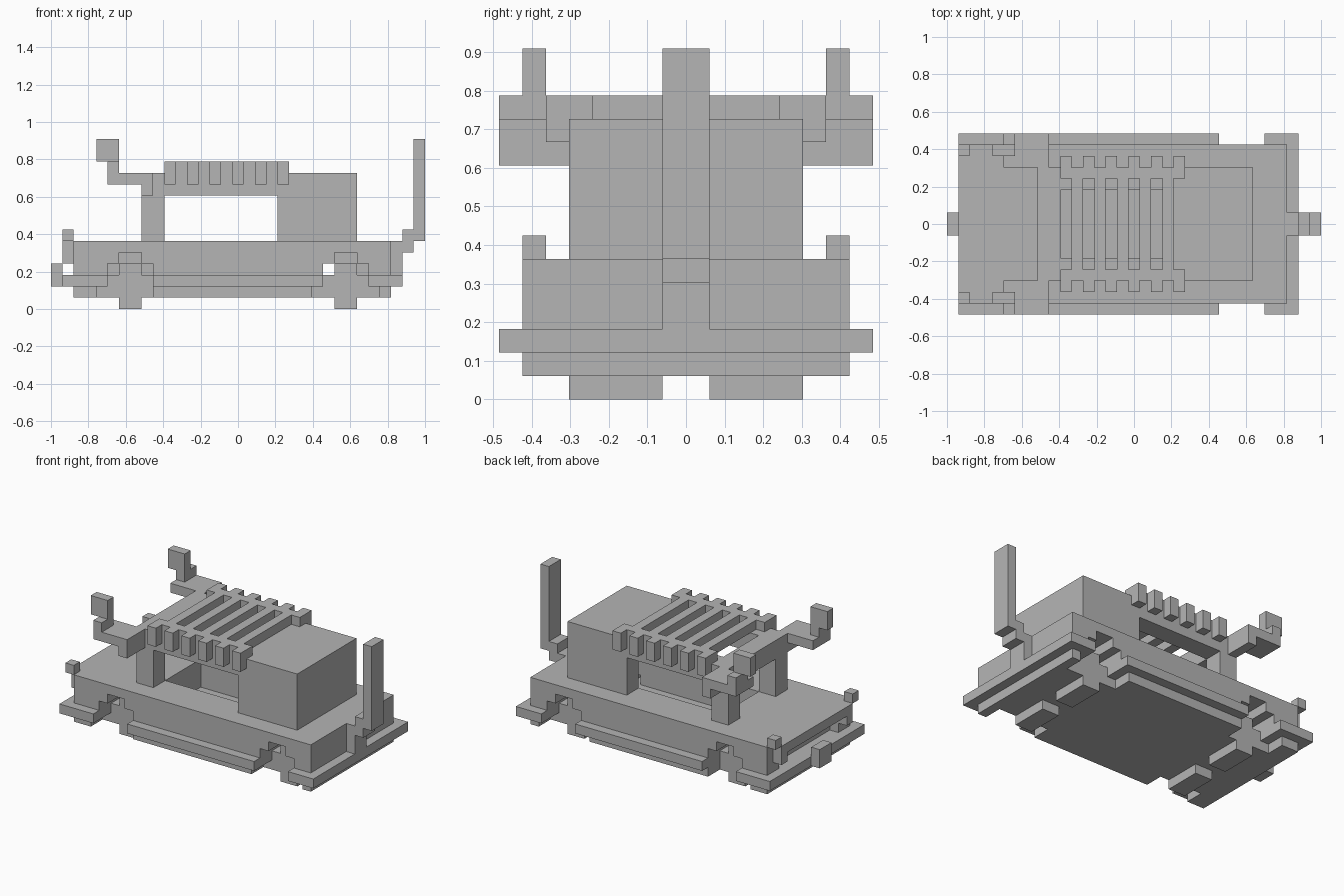
import bpy, bmesh
from mathutils import Vector

U = 2 / 33                      # size of one block
CENTRE = Vector((16.5, 8, 0))

cube = bpy.data.objects.get("Cube")
if cube:
    bpy.data.objects.remove(cube)

grey = bpy.data.materials.new("plain grey")
grey.use_nodes = True
colour = (0.46, 0.46, 0.46, 1)
grey.diffuse_color = colour
grey.node_tree.nodes["Principled BSDF"].inputs["Base Color"].default_value = colour


def cells(boxes):
    """Block cells of boxes (x0, x1, y0, y1, z0, z1), mirrored across the middle."""
    found = set()
    for x0, x1, y0, y1, z0, z1 in boxes:
        for x in range(x0, x1):
            for y in range(y0, y1):
                for z in range(z0, z1):
                    found.update([(x, y, z), (x, 15 - y, z)])
    return found


def part(name, add, cut=()):
    """Make one object from the outer skin of the added boxes minus the cut ones."""
    solid = cells(add) - cells(cut)
    bm = bmesh.new()
    for cell in solid:
        for axis in range(3):
            for side in (0, 1):
                step = list(cell)
                step[axis] += 2 * side - 1
                if tuple(step) in solid:
                    continue
                a, b = (axis + 1) % 3, (axis + 2) % 3
                ring = []
                for da, db in ((0, 0), (1, 0), (1, 1), (0, 1)):
                    p = Vector(cell)
                    p[axis] += side
                    p[a] += da
                    p[b] += db
                    ring.append(bm.verts.new((p - CENTRE) * U))
                bm.faces.new(ring if side else ring[::-1])
    bmesh.ops.remove_doubles(bm, verts=bm.verts, dist=U / 20)
    bmesh.ops.dissolve_limit(bm, angle_limit=0.01, verts=bm.verts, edges=bm.edges)
    mesh = bpy.data.meshes.new(name)
    bm.to_mesh(mesh)
    bm.free()
    mesh.materials.append(grey)
    bpy.context.collection.objects.link(bpy.data.objects.new(name, mesh))


# Hull with stepped wheel arches, a cabin well and a recessed nose
arches = []
for x in (5, 24):
    arches += [(x, x + 4, 1, 7, 1, 4), (x + 1, x + 3, 1, 7, 4, 5)]
arches += [(4, 9, 1, 3, 1, 2), (23, 29, 1, 3, 1, 2)]
part("hull", [(2, 30, 1, 8, 1, 6)],
     arches + [(10, 25, 5, 8, 3, 6), (2, 3, 3, 8, 3, 5)])

# Bumpers and side skirts
part("nose_bumper", [(1, 2, 0, 8, 2, 3), (2, 5, 0, 1, 2, 3)])
part("tail_bumper", [(30, 31, 0, 8, 2, 3), (28, 30, 0, 1, 2, 3)])
part("side_skirts", [(9, 24, 0, 1, 2, 3)])
part("nose_hook", [(0, 1, 7, 8, 2, 4)])

# Nose lip with its brackets and corner markers
part("nose_lip", [(1, 2, 2, 8, 5, 6), (1, 2, 2, 3, 4, 5)])
part("corner_markers", [(1, 2, 1, 2, 6, 7)])

# Wheels
for label, x in (("front", 5), ("rear", 24)):
    part(label + "_wheels", [(x, x + 4, 3, 7, 1, 3), (x + 1, x + 3, 3, 7, 0, 4)])

# Cabin: hollow rear block, front pillars and open roof frame
part("cabin", [(20, 27, 3, 8, 6, 12), (8, 20, 3, 8, 10, 12), (8, 10, 3, 5, 6, 10)],
     [(20, 25, 5, 8, 6, 10), (10, 20, 5, 8, 10, 12)])

# Roof rack: rails, hanging fins and cross slats
rack = [(10, 21, 3, 4, 12, 13)]
rack += [(x, x + 1, 2, 3, 11, 13) for x in range(10, 21, 2)]
rack += [(x, x + 1, 4, 8, 12, 13) for x in range(11, 20, 2)]
part("roof_rack", rack)

# Mirror arms and heads
part("mirrors", [(8, 9, 0, 3, 10, 12), (5, 8, 0, 3, 11, 12),
                 (5, 6, 0, 2, 12, 13), (4, 6, 1, 2, 13, 15)])

# Exhaust stack at the tail
part("tail_stack", [(30, 31, 7, 8, 3, 6), (31, 32, 7, 8, 5, 7), (32, 33, 7, 8, 6, 15)])
